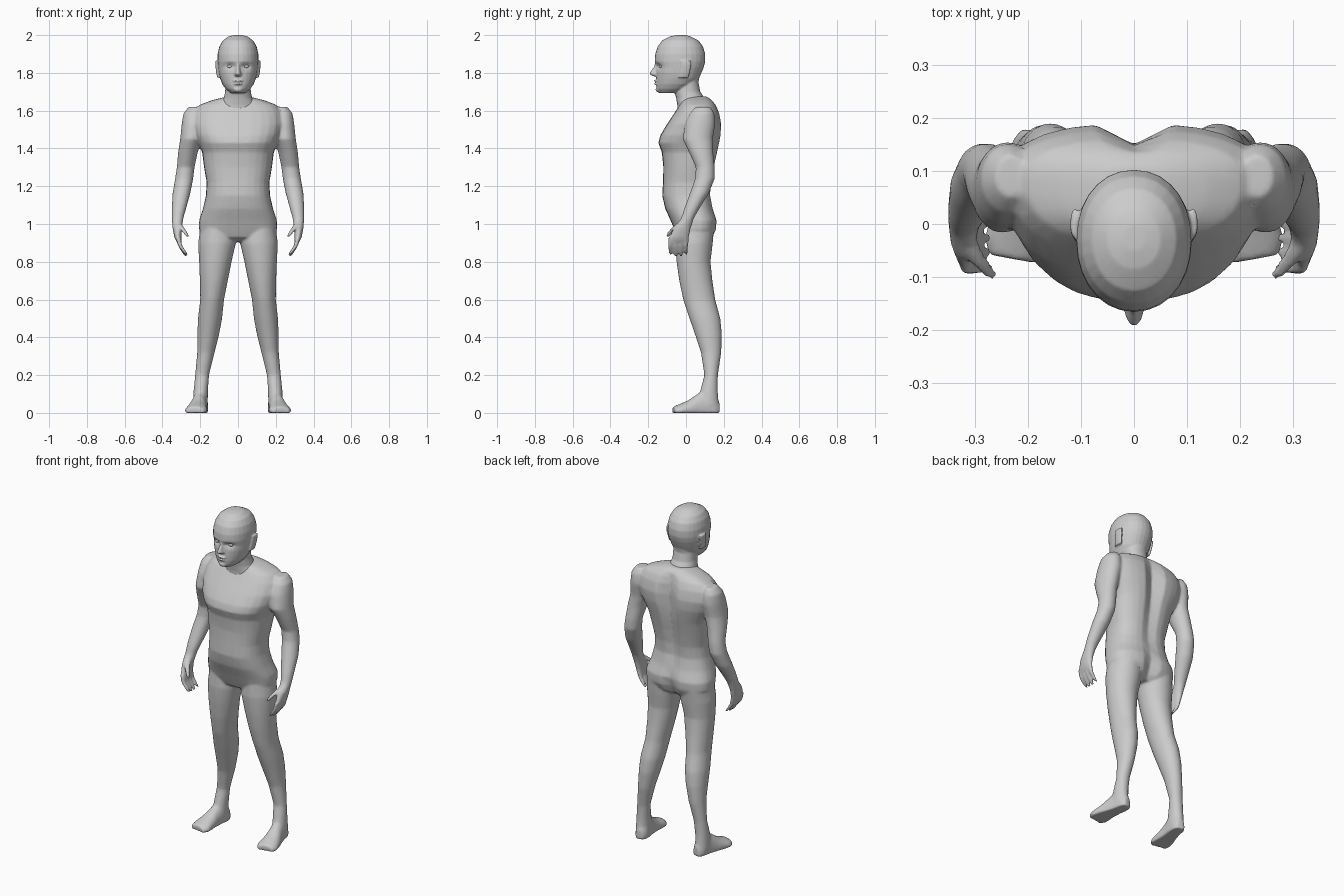
import bpy, bmesh, math
from mathutils import Vector

SEG = 28


def spow(v, e):
    return math.copysign(abs(v) ** e, v)


def loft(bm, rings):
    """Skin a list of closed point rings and cap both ends."""
    rows = [[bm.verts.new(p) for p in ring] for ring in rings]
    for a, b in zip(rows, rows[1:]):
        for i in range(len(a)):
            j = (i + 1) % len(a)
            bm.faces.new((a[i], a[j], b[j], b[i]))
    bm.faces.new(rows[0])
    bm.faces.new(rows[-1])


def slice_ring(z, cx, cy, w, yf, yb, e=1.0, groove=0.0):
    """Horizontal section: separate front and back depth, optional spine groove."""
    pts = []
    for i in range(SEG):
        t = 2 * math.pi * i / SEG
        c, s = spow(math.cos(t), e), spow(math.sin(t), e)
        x, y = w * c, cy + s * ((yb - cy) if s > 0 else (cy - yf))
        if s > 0:
            y -= groove * math.exp(-(x / 0.035) ** 2)
        pts.append((cx + x, y, z))
    return pts


def limb(bm, side, rows):
    """Limb from (z, cx, cy, rx, ry) sections."""
    loft(bm, [slice_ring(z, side * cx, cy, rx, cy - ry, cy + ry)
              for z, cx, cy, rx, ry in rows])


def blob(bm, c, r):
    v = bmesh.ops.create_uvsphere(bm, u_segments=16, v_segments=10, radius=1)["verts"]
    for p in v:
        p.co = Vector((p.co.x * r[0] + c[0], p.co.y * r[1] + c[1], p.co.z * r[2] + c[2]))


def finish(bm, name, voxel=None, smooth=0, keep=1.0):
    bmesh.ops.recalc_face_normals(bm, faces=bm.faces)
    me = bpy.data.meshes.new(name)
    bm.to_mesh(me)
    bm.free()
    ob = bpy.data.objects.new(name, me)
    bpy.context.collection.objects.link(ob)
    bpy.ops.object.select_all(action='DESELECT')
    bpy.context.view_layer.objects.active = ob
    ob.select_set(True)
    if voxel:
        m = ob.modifiers.new("fuse", 'REMESH')
        m.mode, m.voxel_size = 'VOXEL', voxel
        m = ob.modifiers.new("soften", 'SMOOTH')
        m.factor, m.iterations = 0.5, smooth
        m = ob.modifiers.new("reduce", 'DECIMATE')
        m.ratio = keep
        for m in list(ob.modifiers):
            bpy.ops.object.modifier_apply(modifier=m.name)
    bpy.ops.object.shade_smooth()
    return ob


# torso: z, centre y, half width, front y, back y, spine groove
TORSO = [
    (1.675, .070, .060, .000, .110, 0), (1.655, .080, .140, -.020, .140, .005),
    (1.63, .085, .205, -.035, .160, .02), (1.59, .085, .235, -.060, .178, .03),
    (1.53, .080, .245, -.100, .190, .04), (1.47, .070, .230, -.136, .187, .04),
    (1.43, .060, .212, -.147, .180, .035), (1.38, .050, .190, -.128, .170, .03),
    (1.30, .030, .180, -.120, .152, .025), (1.22, .020, .166, -.122, .137, .02),
    (1.15, .020, .170, -.126, .132, .015), (1.08, .030, .186, -.110, .145, .01),
    (1.02, .050, .206, -.082, .166, .02), (.97, .050, .207, -.062, .163, .03),
    (.93, .050, .160, -.045, .145, .03), (.905, .050, .080, .000, .110, .01)]
LEG = [
    (1.0, .112, .050, .085, .100), (.90, .111, .042, .100, .100),
    (.80, .120, .040, .086, .090), (.70, .128, .052, .074, .088),
    (.60, .137, .070, .063, .085), (.50, .148, .100, .064, .082),
    (.42, .157, .118, .058, .072), (.32, .170, .133, .046, .054),
    (.20, .190, .133, .037, .036), (.12, .197, .122, .038, .046),
    (.04, .200, .115, .040, .058)]
ARM = [
    (1.62, .232, .090, .030, .040), (1.585, .237, .085, .052, .065),
    (1.53, .238, .075, .060, .080), (1.45, .248, .062, .058, .080),
    (1.38, .265, .080, .052, .064), (1.30, .277, .102, .047, .050),
    (1.24, .285, .100, .048, .052), (1.16, .300, .070, .047, .050),
    (1.08, .313, .030, .038, .040), (1.03, .320, .008, .031, .034),
    (.98, .322, -.020, .025, .046), (.93, .318, -.036, .019, .052),
    (.905, .312, -.042, .014, .050)]

bm = bmesh.new()
loft(bm, [slice_ring(z, 0, cy, w, f, b, .8, g) for z, cy, w, f, b, g in TORSO])
for s in (-1, 1):
    limb(bm, s, LEG)
    limb(bm, s, ARM)
    # four curled fingers and a thumb
    for i in range(4):
        y, drop = .002 - .028 * i, (.012, 0, 0, .012)[i]
        limb(bm, s, [(.93, .318, y, .012, .013), (.885, .306, y - .002, .012, .0125),
                     (.855 + drop / 2, .290, y - .001, .011, .0115),
                     (.826 + drop, .272, y, .008, .008)])
    limb(bm, s, [(1.0, .312, -.035, .016, .018), (.975, .295, -.065, .015, .017),
                 (.95, .276, -.088, .012, .014), (.93, .264, -.098, .009, .009)])
    # foot: x, y, half width, height, flattened on the floor
    rings = []
    for cx, y, w, h in [(.190, .176, .022, .06), (.193, .150, .036, .10),
                        (.200, .100, .040, .125), (.208, .060, .043, .10),
                        (.216, .015, .052, .068), (.222, -.035, .060, .046),
                        (.228, -.066, .048, .034)]:
        ring = []
        for i in range(SEG):
            t = 2 * math.pi * i / SEG
            u = w * math.cos(t)
            ring.append((s * (cx + u), y + .18 * u, max(0, h * (.25 + .75 * math.sin(t)))))
        rings.append(ring)
    loft(bm, rings)
body = finish(bm, "body", .0065, 9, .2)

# head and neck: z, centre y, half width, front y, back y
HEAD = [
    (2.0, -.03, .02, -.05, .00), (1.993, -.03, .05, -.085, .025),
    (1.972, -.03, .080, -.126, .066), (1.94, -.03, .099, -.150, .090),
    (1.90, -.03, .108, -.163, .102), (1.86, -.03, .109, -.166, .102),
    (1.83, -.03, .106, -.158, .094), (1.80, -.04, .102, -.157, .082),
    (1.77, -.04, .095, -.158, .068), (1.74, -.05, .083, -.158, .045),
    (1.715, -.06, .066, -.156, .00), (1.693, -.08, .040, -.142, -.04)]
NECK = [
    (1.80, .01, .060, -.04, .076), (1.75, .01, .066, -.055, .066),
    (1.70, .01, .068, -.060, .076), (1.665, .02, .076, -.052, .098),
    (1.63, .04, .100, -.046, .130), (1.58, .05, .120, -.045, .140)]
bm = bmesh.new()
for rows in (HEAD, NECK):
    loft(bm, [slice_ring(z, 0, cy, w, f, b, .95) for z, cy, w, f, b in rows])
# nose, lips, chin
loft(bm, [slice_ring(z, 0, -.14, w, f, -.12) for z, w, f in
          [(1.855, .012, -.164), (1.83, .013, -.172), (1.805, .016, -.190),
           (1.793, .022, -.194), (1.782, .018, -.172)]])
blob(bm, (0, -.157, 1.757), (.026, .014, .007))
blob(bm, (0, -.156, 1.743), (.022, .013, .007))
blob(bm, (0, -.142, 1.712), (.026, .020, .016))
# ears
for s in (-1, 1):
    loft(bm, [slice_ring(z, s * x, -.005 + y, .009, y - .03, y + .026) for z, x, y in
              [(1.775, .101, -.012), (1.80, .106, -.006), (1.84, .111, .002), (1.865, .111, .004)]])
head = finish(bm, "head", .0045, 4, .35)
# eye sockets and mouth crease pressed into the face
for v in head.data.vertices:
    if v.co.y < -.08:
        for cx, cz, rx, rz, d in [(-.042, 1.836, .024, .014, .016), (.042, 1.836, .024, .014, .016),
                                  (0, 1.750, .024, .004, .005)]:
            v.co.y += d * math.exp(-((v.co.x - cx) / rx) ** 2 - ((v.co.z - cz) / rz) ** 2)

# eyes
bm = bmesh.new()
for s in (-1, 1):
    blob(bm, (s * .042, -.130, 1.834), (.017, .012, .009))
finish(bm, "eyes")
